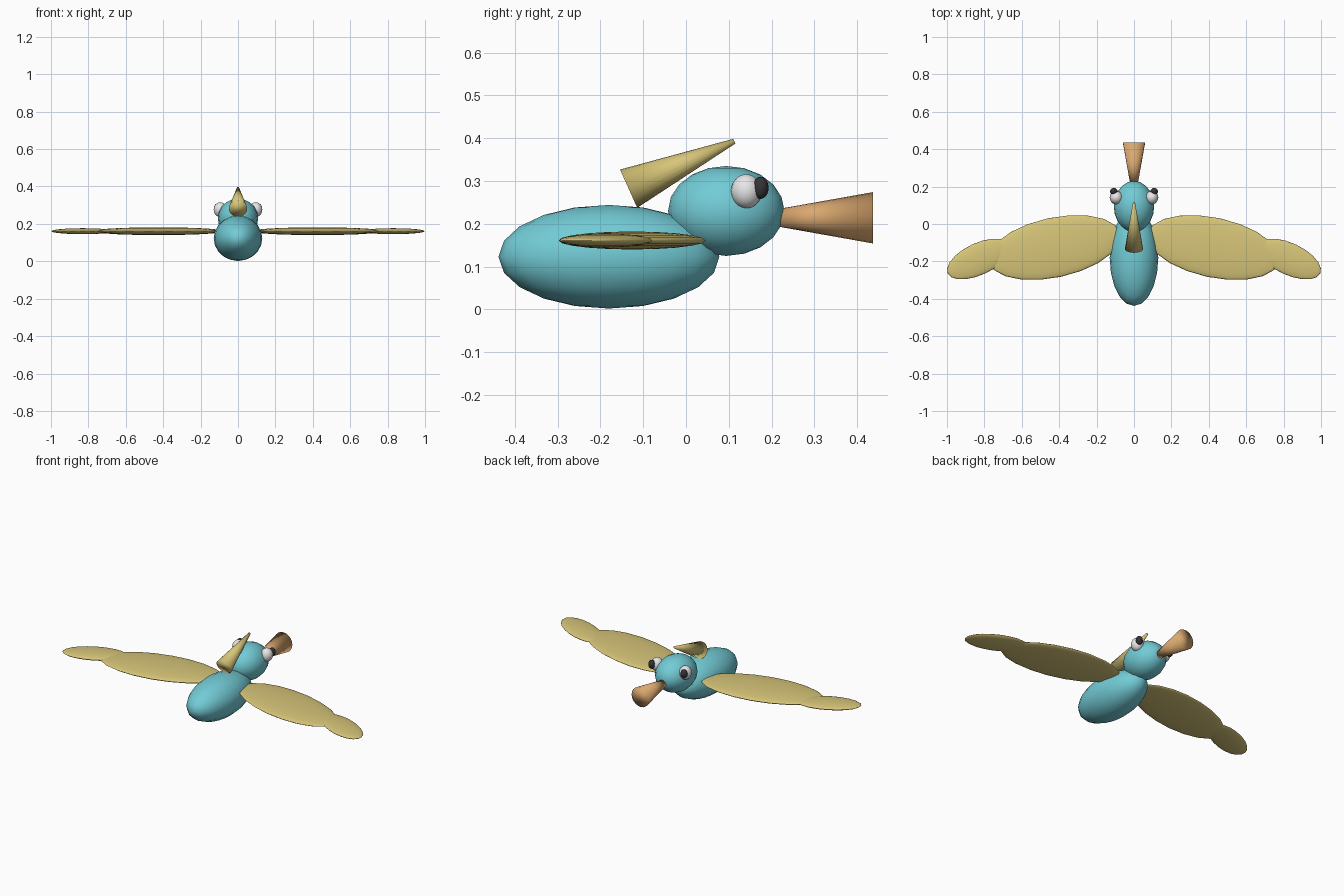
import bpy
from math import radians
from mathutils import Vector

cube = bpy.data.objects.get("Cube")
if cube:
    bpy.data.objects.remove(cube, do_unlink=True)


def material(name, rgb):
    mat = bpy.data.materials.new(name)
    mat.use_nodes = True
    mat.diffuse_color = (*rgb, 1)
    mat.node_tree.nodes["Principled BSDF"].inputs["Base Color"].default_value = (*rgb, 1)
    return mat


teal = material("teal", (0.17, 0.60, 0.67))
gold = material("gold", (0.68, 0.56, 0.19))
orange = material("orange", (0.70, 0.39, 0.16))
white = material("white", (0.80, 0.80, 0.80))
dark = material("dark grey", (0.035, 0.035, 0.04))


def finish(name, mat):
    obj = bpy.context.object
    obj.name = name
    obj.data.materials.append(mat)
    bpy.ops.object.shade_smooth()
    return obj


def ellipsoid(name, mat, centre, radii, turn=0):
    bpy.ops.mesh.primitive_uv_sphere_add(segments=20, ring_count=10, radius=1, location=centre)
    obj = finish(name, mat)
    obj.scale = radii
    obj.rotation_euler.z = radians(turn)
    return obj


def cone(name, mat, base, tip, base_radius, tip_radius=0):
    base, tip = Vector(base), Vector(tip)
    axis = tip - base
    bpy.ops.mesh.primitive_cone_add(vertices=20, radius1=base_radius, radius2=tip_radius,
                                    depth=axis.length, location=(base + tip) / 2,
                                    rotation=axis.to_track_quat("Z", "Y").to_euler())
    return finish(name, mat)


# Body and head
ellipsoid("body", teal, (0, -0.18, 0.123), (0.13, 0.258, 0.121))
ellipsoid("head", teal, (0, 0.094, 0.23), (0.108, 0.136, 0.105))

# Flared beak and swept crest
cone("beak", orange, (0, 0.437, 0.214), (0, 0.10, 0.214), 0.06)
cone("crest", gold, (0, -0.134, 0.282), (0, 0.113, 0.393), 0.049, 0.006)

# Paired wings and eyes
for side, s in (("left", 1), ("right", -1)):
    ellipsoid(side + "_inner_wing", gold, (s * 0.425, -0.126, 0.161), (0.36, 0.16, 0.021), -12 * s)
    ellipsoid(side + "_outer_wing", gold, (s * 0.83, -0.187, 0.161), (0.183, 0.085, 0.016), -25 * s)
    ellipsoid(side + "_eye", white, (s * 0.095, 0.141, 0.276), (0.035, 0.036, 0.04))
    ellipsoid(side + "_pupil", dark, (s * 0.108, 0.174, 0.284), (0.02, 0.019, 0.026))
